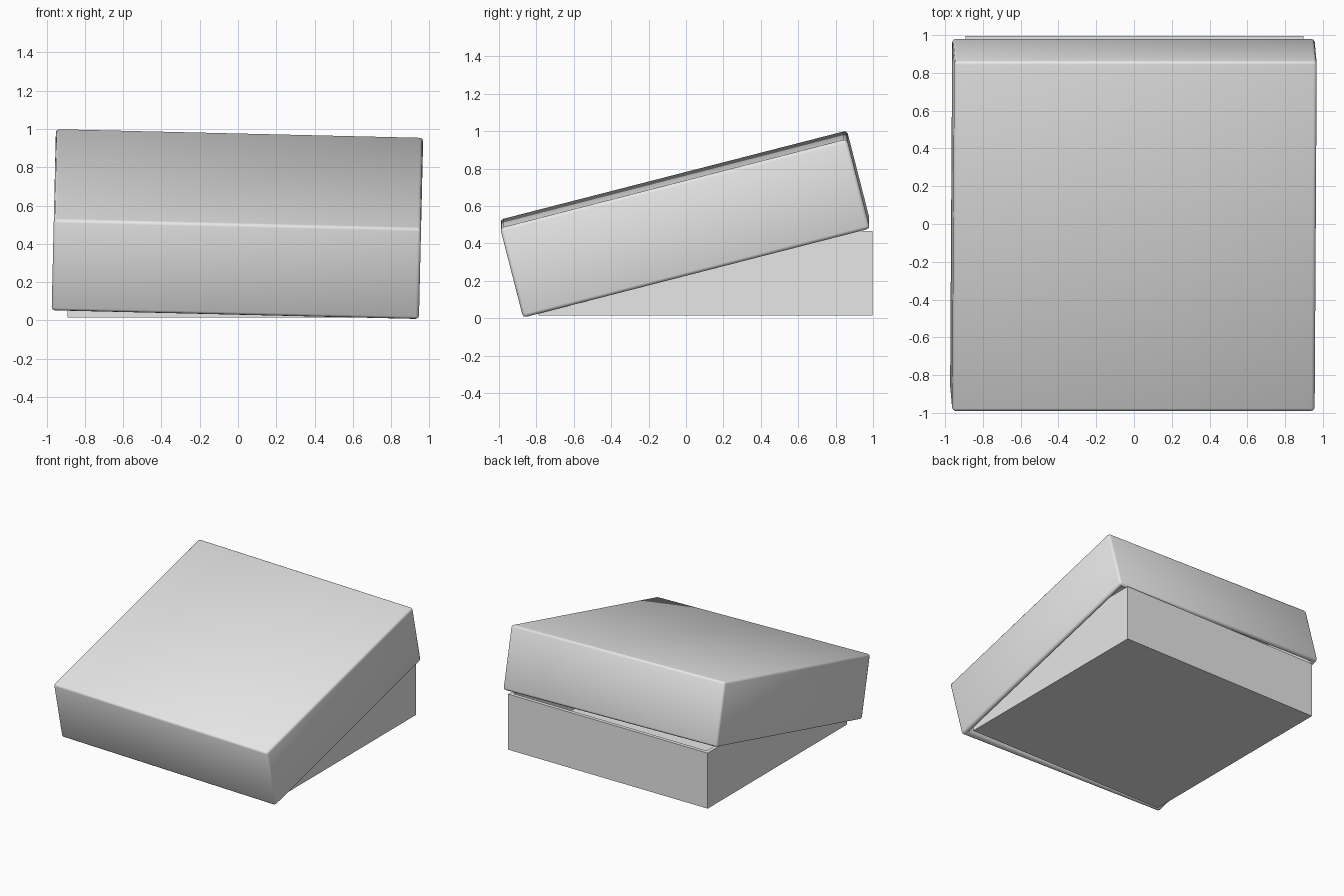
import bpy, bmesh
from math import radians
from mathutils import Matrix

if "Cube" in bpy.data.objects:
    bpy.data.objects.remove(bpy.data.objects["Cube"])

grey = bpy.data.materials.new("grey card")
grey.diffuse_color = (0.8, 0.8, 0.8, 1)
grey.use_nodes = True
grey.node_tree.nodes["Principled BSDF"].inputs["Base Color"].default_value = grey.diffuse_color


def tray(name, size, wall, open_dir, bevel=0.0):
    """Hollow box centred on its origin, open towards open_dir (+1 up, -1 down)."""
    bm = bmesh.new()
    bmesh.ops.create_cube(bm, size=1, matrix=Matrix.Diagonal((*size, 1)))
    bm.normal_update()
    mouth = [f for f in bm.faces if f.normal.z * open_dir > 0.9]
    # Rim, then push the inner face down to form the hollow
    bmesh.ops.inset_region(bm, faces=mouth, thickness=wall, use_even_offset=True)
    inner = bmesh.ops.extrude_discrete_faces(bm, faces=mouth)["faces"]
    verts = {v for f in inner for v in f.verts}
    bmesh.ops.translate(bm, verts=list(verts), vec=(0, 0, -open_dir * (size[2] - wall)))
    bmesh.ops.recalc_face_normals(bm, faces=bm.faces)
    mesh = bpy.data.meshes.new(name)
    bm.to_mesh(mesh)
    bm.free()
    mesh.materials.append(grey)
    obj = bpy.data.objects.new(name, mesh)
    bpy.context.collection.objects.link(obj)
    if bevel:
        mesh.polygons.foreach_set("use_smooth", [True] * len(mesh.polygons))
        mod = obj.modifiers.new("soft edges", 'BEVEL')
        mod.width = bevel
        mod.segments = 2
        mod.limit_method = 'ANGLE'
    return obj


# Sharp-edged box body, standing level
body = tray("box_body", (1.79, 1.785, 0.45), 0.03, 1)
body.location = (0.003, 0.104, 0.24)

# Soft-edged lid, tipped down at the front and rolled slightly to the right
lid = tray("lid", (1.92, 1.915, 0.495), 0.04, -1, bevel=0.018)
lid.matrix_world = (Matrix.Translation((-0.003, -0.005, 0.503))
                    @ Matrix.Rotation(radians(1.35), 4, 'Y')
                    @ Matrix.Rotation(radians(14.4), 4, 'X'))
